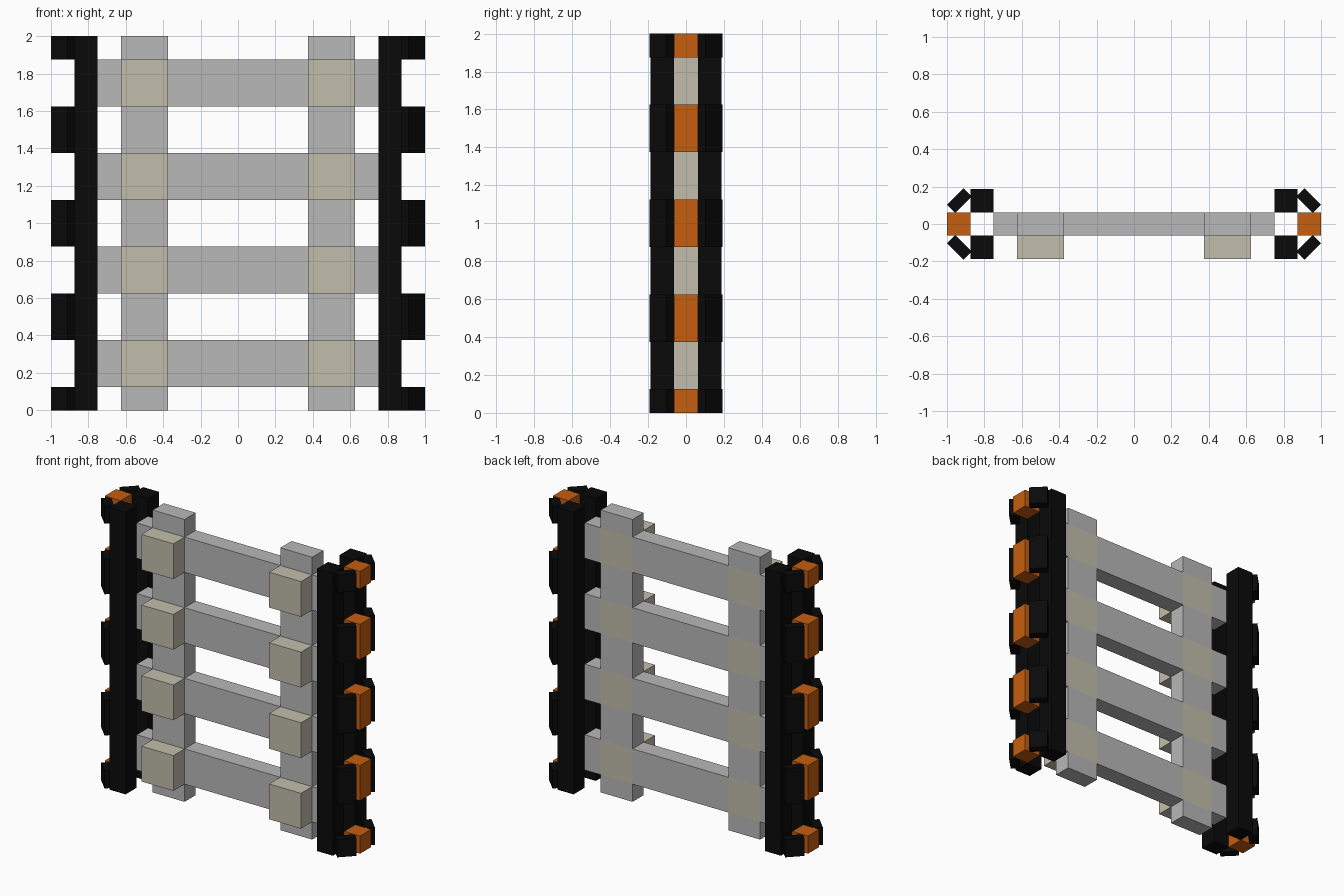
import bpy
from math import radians
from mathutils import Matrix

cube = bpy.data.objects.get("Cube")
if cube:
    bpy.data.objects.remove(cube, do_unlink=True)


def material(name, r, g, b):
    mat = bpy.data.materials.new(name)
    mat.use_nodes = True
    mat.diffuse_color = (r, g, b, 1)
    mat.node_tree.nodes["Principled BSDF"].inputs["Base Color"].default_value = (r, g, b, 1)
    return mat


GREY = material("grey", 0.48, 0.48, 0.48)
BEIGE = material("beige", 0.54, 0.51, 0.41)
BLACK = material("black", 0.003, 0.003, 0.003)
ORANGE = material("orange", 0.56, 0.112, 0.005)


def box(name, center, size, mat, turn=0):
    bpy.ops.mesh.primitive_cube_add(size=1)
    obj = bpy.context.object
    obj.name = name
    obj.data.transform(Matrix.Rotation(radians(turn), 4, "Z") @ Matrix.Diagonal((*size, 1)))
    obj.location = center
    obj.data.materials.append(mat)
    return obj


U = 0.125              # grid unit of the design
POST_X = 4 * U         # post centre line
ROWS = [0.25 + 0.5 * i for i in range(4)]
# clips are centred between the rows, cut short at both ends
CLIPS = [(max(0, c - U), min(2, c + U)) for c in (0, 0.5, 1, 1.5, 2)]

for side, label in ((1, "left"), (-1, "right")):
    # posts run between the joint blocks
    for low, high in CLIPS:
        box(f"{label}_post", (side * POST_X, 0, (low + high) / 2),
            (2 * U, U, high - low), GREY)
    for z in ROWS:
        # joint blocks stand proud of the front and show flush at the back
        box(f"{label}_joint_block", (side * POST_X, -U / 2, z), (2 * U, 2 * U, 2 * U), BEIGE)
        # short outer rung with a beige end face
        stub = box(f"{label}_rung_end", (side * 5.5 * U, 0, z), (U, U, 2 * U), GREY)
        stub.data.materials.append(BEIGE)
        for face in stub.data.polygons:
            if face.normal.x * side > 0.5:
                face.material_index = 1

    # twin black rails
    for depth, where in ((1, "back"), (-1, "front")):
        box(f"{label}_{where}_rail", (side * 6.5 * U, depth * U, 1), (U, U, 2), BLACK)

    # orange cores held by slanted black plates
    for low, high in CLIPS:
        z, height = (low + high) / 2, high - low
        box(f"{label}_clip_core", (side * 7.5 * U, 0, z), (U, U, height), ORANGE)
        for depth, where in ((1, "back"), (-1, "front")):
            box(f"{label}_{where}_clip_plate", (side * 0.934, depth * U, z),
                (U, U / 2, height), BLACK, -45 * side * depth)

# rungs between the two posts
for z in ROWS:
    box("middle_rung", (0, 0, z), (6 * U, U, 2 * U), GREY)
